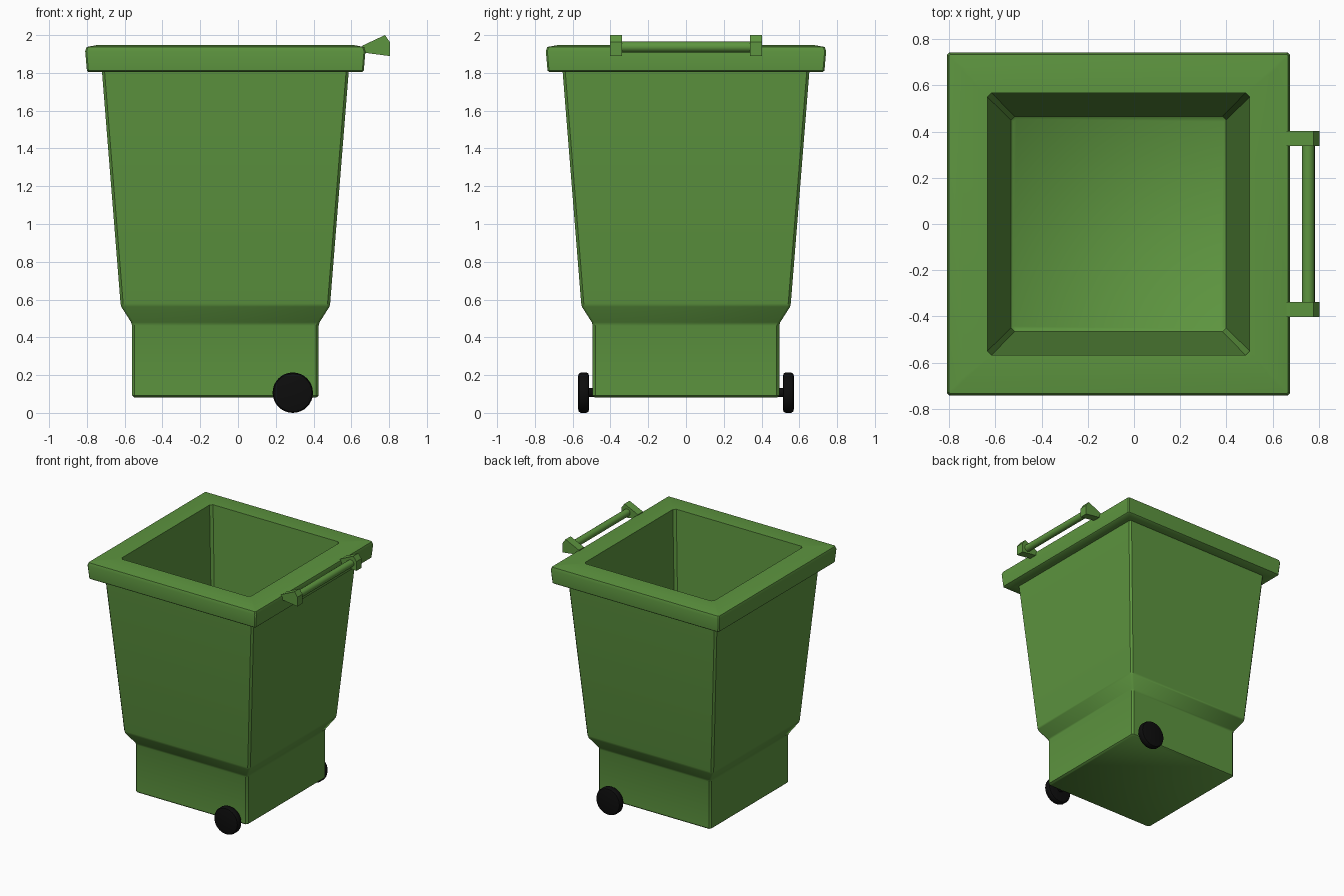
import bpy, bmesh, math
from mathutils import Matrix

if "Cube" in bpy.data.objects:
    bpy.data.objects.remove(bpy.data.objects["Cube"])


def material(name, color):
    m = bpy.data.materials.new(name)
    m.diffuse_color = (*color, 1)
    m.use_nodes = True
    m.node_tree.nodes["Principled BSDF"].inputs["Base Color"].default_value = m.diffuse_color
    return m


GREEN = material("green_plastic", (0.11, 0.30, 0.05))
BLACK = material("black_rubber", (0.004, 0.004, 0.004))


def finish(bm, name, mat, angle=40):
    bmesh.ops.recalc_face_normals(bm, faces=bm.faces)
    me = bpy.data.meshes.new(name)
    bm.to_mesh(me)
    bm.free()
    ob = bpy.data.objects.new(name, me)
    bpy.context.collection.objects.link(ob)
    me.materials.append(mat)
    bpy.ops.object.select_all(action='DESELECT')
    ob.select_set(True)
    bpy.context.view_layer.objects.active = ob
    bpy.ops.object.shade_smooth_by_angle(angle=math.radians(angle))
    return ob


def square_ring(h, c):
    return [(h, -h + c), (h, h - c), (h - c, h), (-h + c, h),
            (-h, h - c), (-h, -h + c), (-h + c, -h), (h - c, -h)]


def wheel_ring(r, n=32):
    return [(r * math.cos(2 * math.pi * i / n), r * math.sin(2 * math.pi * i / n))
            for i in range(n)]


def loft(rings):
    """Skin a list of (outline, height) rings and cap both ends."""
    bm = bmesh.new()
    loops = [[bm.verts.new((x, y, z)) for x, y in pts] for pts, z in rings]
    for a, b in zip(loops, loops[1:]):
        n = len(a)
        for i in range(n):
            bm.faces.new((a[i], a[(i + 1) % n], b[(i + 1) % n], b[i]))
    bm.faces.new(loops[0])
    bm.faces.new(loops[-1])
    return bm


# Bin shell: (half width, height, corner chamfer) up the outside, over the rim, down the inside
CX = -0.067
profile = [
    (0.483, 0.082, 0.012), (0.494, 0.092, 0.014), (0.494, 0.462, 0.014),
    (0.499, 0.48, 0.014), (0.551, 0.562, 0.014), (0.555, 0.58, 0.014),
    (0.653, 1.805, 0.014), (0.725, 1.805, 0.008), (0.733, 1.812, 0.008),
    (0.742, 1.915, 0.008), (0.735, 1.937, 0.008), (0.675, 1.948, 0.01),
    (0.568, 1.948, 0.018), (0.466, 0.16, 0.016), (0.455, 0.15, 0.012),
]
bm = loft([(square_ring(h, c), z) for h, z, c in profile])
bmesh.ops.translate(bm, verts=bm.verts, vec=(CX, 0, 0))
finish(bm, "bin_body", GREEN)

# Handle brackets
bracket = [(0.66, 1.908), (0.66, 1.945), (0.778, 2.0), (0.804, 1.963), (0.804, 1.889)]
for side, name in ((-1, "handle_bracket_front"), (1, "handle_bracket_back")):
    bm = bmesh.new()
    f = bm.faces.new([bm.verts.new((x, side * 0.37 - 0.032, z)) for x, z in bracket])
    ext = bmesh.ops.extrude_face_region(bm, geom=[f], use_keep_orig=True)
    bmesh.ops.translate(bm, vec=(0, 0.064, 0),
                        verts=[v for v in ext["geom"] if isinstance(v, bmesh.types.BMVert)])
    finish(bm, name, GREEN, 20)

# Handle bar
bm = loft([(wheel_ring(0.028, 16), -0.36), (wheel_ring(0.028, 16), 0.36)])
bmesh.ops.transform(bm, verts=bm.verts,
                    matrix=Matrix.Translation((0.755, 0, 1.937)) @ Matrix.Rotation(math.pi / 2, 4, 'X'))
finish(bm, "handle_bar", GREEN)

# Wheels with stub axles
for side, name in ((-1, "front"), (1, "back")):
    place = Matrix.Translation((0.29, 0, 0.107)) @ Matrix.Rotation(-side * math.pi / 2, 4, 'X')
    tyre = [(0.088, 0.513), (0.101, 0.517), (0.107, 0.527),
            (0.107, 0.556), (0.101, 0.567), (0.088, 0.571)]
    bm = loft([(wheel_ring(r), z) for r, z in tyre])
    bmesh.ops.transform(bm, verts=bm.verts, matrix=place)
    finish(bm, "wheel_" + name, BLACK)
    bm = loft([(wheel_ring(0.024, 16), 0.48), (wheel_ring(0.024, 16), 0.53)])
    bmesh.ops.transform(bm, verts=bm.verts, matrix=place)
    finish(bm, "axle_" + name, BLACK)
